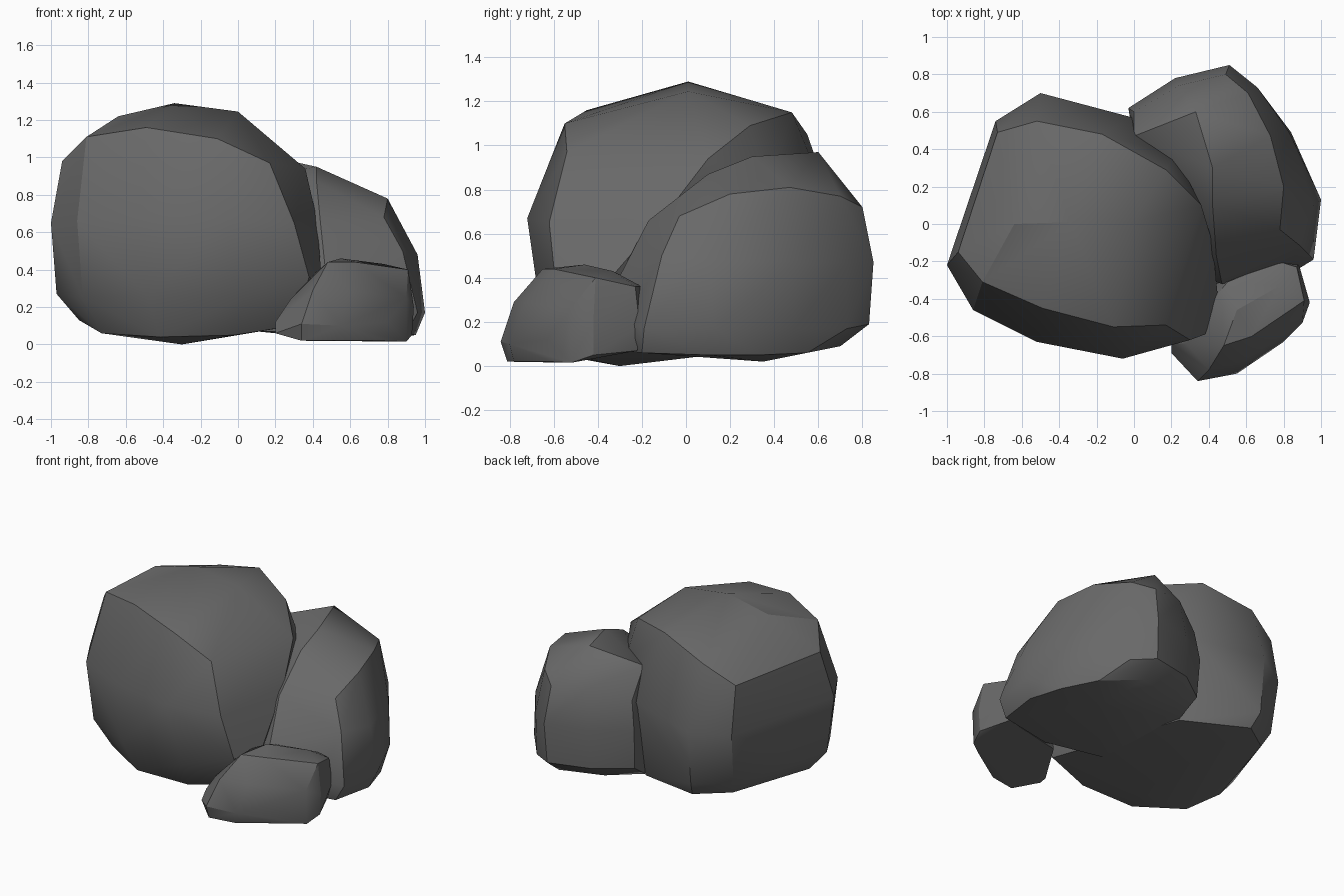
import bpy, bmesh, math

stone = bpy.data.materials.new("dark_stone")
stone.diffuse_color = (.14, .14, .14, 1)


def boulder(name, *sections):
    """Wrap a stack of rough cross-sections in a faceted, softly shaded hull."""
    bm = bmesh.new()
    for section in sections:
        for p in section:
            bm.verts.new(p)
    res = bmesh.ops.convex_hull(bm, input=bm.verts[:])
    junk = {g for g in res["geom_interior"] + res["geom_unused"]
            if isinstance(g, bmesh.types.BMVert)}
    bmesh.ops.delete(bm, geom=list(junk), context='VERTS')
    bmesh.ops.dissolve_limit(bm, angle_limit=math.radians(2),
                             verts=bm.verts[:], edges=bm.edges[:])
    bmesh.ops.recalc_face_normals(bm, faces=bm.faces[:])
    mesh = bpy.data.meshes.new(name)
    bm.to_mesh(mesh)
    bm.free()
    mesh.materials.append(stone)
    obj = bpy.data.objects.new(name, mesh)
    bpy.context.collection.objects.link(obj)
    bpy.ops.object.select_all(action='DESELECT')
    obj.select_set(True)
    bpy.context.view_layer.objects.active = obj
    bpy.ops.object.shade_smooth_by_angle(angle=math.radians(30))
    return obj


# Large boulder: underside, low, middle, shoulder and crown sections
boulder(
    "large_boulder",
    [(-.73, -.35, .06), (-.42, -.52, .04), (-.3, -.3, 0), (-.02, -.53, .05),
     (.3, -.45, .1), (-.85, -.16, .13), (-.68, .45, .15), (-.47, .6, .14),
     (0, .45, .09)],
    [(-.83, -.42, .25), (-.48, -.6, .25), (.03, -.66, .25), (.38, -.59, .36),
     (.45, -.41, .32), (-.97, -.18, .27), (-.72, .5, .24), (-.5, .66, .24)],
    [(-.86, -.46, .66), (-.52, -.63, .67), (-.06, -.72, .67), (.3, -.62, .65),
     (-1, -.22, .65), (-.74, .55, .6), (-.5, .7, .62), (-.01, .57, .65),
     (.22, .37, .8), (.42, -.1, .68)],
    [(-.81, -.31, 1.11), (-.49, -.45, 1.16), (-.11, -.55, 1.1), (.17, -.54, .97),
     (-.94, -.15, .98), (-.73, .49, .93), (-.52, .55, 1.05), (-.17, .48, 1.15),
     (.17, .29, 1.09), (.36, .1, .94)],
    [(-.34, .01, 1.29), (0, .01, 1.245), (-.64, 0, 1.22)],
)

# Medium boulder tucked in behind on the right
boulder(
    "medium_boulder",
    [(.95, .1, .05), (.9, -.2, .06), (.5, -.29, .07), (.1, -.2, .07),
     (.6, .35, .02), (.88, .33, .05), (.75, .55, .06), (.5, .7, .09),
     (.2, .62, .1), (0, .45, .1)],
    [(1, .13, .17), (.96, -.19, .17), (.83, -.27, .2), (.84, .49, .17),
     (.65, .73, .17), (.5, .83, .19), (.2, .76, .2), (-.02, .6, .2)],
    [(.96, .1, .48), (.88, -.11, .5), (.47, -.32, .37), (.83, .49, .47),
     (.66, .73, .47), (.51, .85, .47), (.22, .78, .47), (-.03, .62, .47)],
    [(.8, .2, .78), (.78, -.03, .68), (.73, .47, .81), (.61, .7, .77),
     (.49, .8, .72), (.24, .74, .75), (0, .6, .67), (.44, -.17, .66)],
    [(.33, .6, .97), (.42, .3, .95), (.42, .1, .87), (0, .47, .87)],
)

# Small stone at the front right
boulder(
    "small_stone",
    [(.34, -.81, .02), (.52, -.78, .02), (.78, -.61, .02), (.9, -.52, .015),
     (.93, -.42, .05), (.85, -.22, .07), (.4, -.32, .07), (.2, -.69, .06),
     (.2, -.64, .07)],
    [(.2, -.64, .12), (.34, -.84, .11), (.55, -.8, .1), (.8, -.63, .12),
     (.94, -.42, .2), (.88, -.21, .18), (.42, -.32, .2)],
    [(.28, -.64, .24), (.4, -.78, .29), (.59, -.73, .29), (.9, -.53, .25)],
    [(.48, -.65, .44), (.63, -.6, .44), (.91, -.41, .4), (.87, -.23, .36),
     (.77, -.2, .36), (.78, -.33, .43), (.55, -.46, .46), (.41, -.42, .38),
     (.5, -.31, .39)],
)
